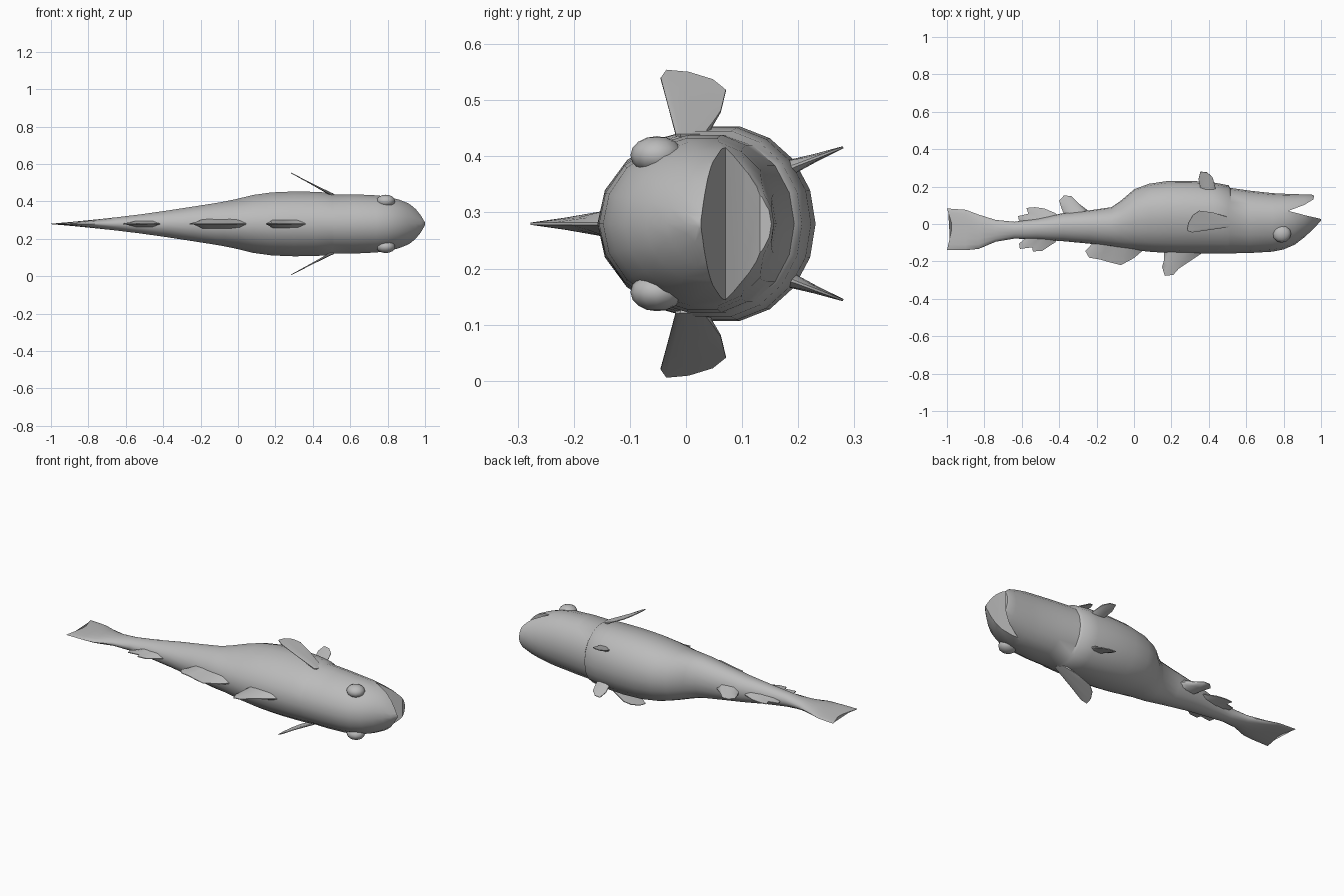
import bpy, bmesh, math
from mathutils import Vector

MID = 0.28   # height of the fish's plane of symmetry (it lies on its side)
SIDES = 18

grey = bpy.data.materials.new("plain grey")
grey.diffuse_color = (0.5, 0.5, 0.5, 1)


def finish(name, bm, angle=45):
    bmesh.ops.recalc_face_normals(bm, faces=bm.faces)
    mesh = bpy.data.meshes.new(name)
    bm.to_mesh(mesh)
    bm.free()
    mesh.materials.append(grey)
    ob = bpy.data.objects.new(name, mesh)
    bpy.context.collection.objects.link(ob)
    smooth(ob, angle)
    return ob


def smooth(ob, angle):
    bpy.ops.object.select_all(action='DESELECT')
    ob.select_set(True)
    bpy.context.view_layer.objects.active = ob
    bpy.ops.object.shade_smooth_by_angle(angle=math.radians(angle))


def fin(name, columns, thick, normal=(0, 0, 1), mirror=False):
    """Tapered blade: columns of (root, tip) points, thick at the root."""
    bm = bmesh.new()
    for side in ((1, -1) if mirror else (1,)):
        n = Vector(normal).normalized()
        rings = []
        for i, (root, tip) in enumerate(columns):
            root, tip = Vector(root), Vector(tip)
            edge = 0.3 if i in (0, len(columns) - 1) else 1.0
            mid = root.lerp(tip, 0.55)
            ring = [root + n * thick * edge, mid + n * thick * 0.45 * edge,
                    tip + n * 0.002, tip - n * 0.002,
                    mid - n * thick * 0.45 * edge, root - n * thick * edge]
            rings.append([bm.verts.new((p.x, p.y, MID + side * p.z)) for p in ring])
        for a, b in zip(rings, rings[1:]):
            for k in range(6):
                j = (k + 1) % 6
                bm.faces.new((a[k], a[j], b[j], b[k]))
        bm.faces.new(rings[0])
        bm.faces.new(rings[-1])
    return finish(name, bm, 50)


# Body: x, back y, belly y, half width, forward bow of the ring's middle
stations = [
    (-1.0, -0.14, 0.083, 0.003, 0.03), (-0.90, -0.14, 0.076, 0.010, 0),
    (-0.83, -0.133, 0.05, 0.017, 0), (-0.74, -0.095, 0.022, 0.026, 0),
    (-0.64, -0.078, 0.012, 0.037, 0), (-0.52, -0.082, 0.028, 0.052, 0),
    (-0.38, -0.092, 0.058, 0.072, 0), (-0.24, -0.105, 0.073, 0.094, 0),
    (-0.12, -0.122, 0.09, 0.113, 0), (-0.07, -0.13, 0.125, 0.122, 0),
    (0.0, -0.139, 0.185, 0.137, 0), (0.08, -0.148, 0.215, 0.157, 0),
    (0.18, -0.155, 0.23, 0.171, 0), (0.30, -0.158, 0.231, 0.176, 0),
    (0.42, -0.158, 0.223, 0.174, 0), (0.505, -0.157, 0.207, 0.168, 0),
    (0.515, -0.157, 0.193, 0.161, 0), (0.62, -0.155, 0.178, 0.161, 0),
    (0.74, -0.148, 0.165, 0.155, 0), (0.80, -0.136, 0.162, 0.148, 0),
    (0.86, -0.11, 0.16, 0.132, 0), (0.91, -0.072, 0.158, 0.112, 0),
    (0.95, -0.035, 0.157, 0.086, 0), (0.98, -0.004, 0.145, 0.052, 0),
    (1.0, 0.018, 0.11, 0.015, 0)]
bm = bmesh.new()
rings = []
for x, back, belly, w, bow in stations:
    yc = (back + belly) / 2 + 0.08 * (belly - back)
    ring = []
    for k in range(SIDES):
        a = 2 * math.pi * k / SIDES
        c = math.cos(a)
        y = yc + c * (belly - yc if c > 0 else yc - back)
        ring.append(bm.verts.new((x + bow * (1 - abs(c)), y, MID + w * math.sin(a))))
    rings.append(ring)
for a, b in zip(rings, rings[1:]):
    for k in range(SIDES):
        j = (k + 1) % SIDES
        bm.faces.new((a[k], a[j], b[j], b[k]))
bm.faces.new(rings[0])
bm.faces.new(rings[-1])
body = finish("body", bm)

# Mouth: a curved wedge cut between the jaws
outline = [(0.825, 0.07), (0.93, 0.043), (1.0, 0.027), (1.1, 0.027),
           (1.1, 0.21), (0.968, 0.21), (0.96, 0.132), (0.91, 0.102)]
bm = bmesh.new()
low, high = [[bm.verts.new((x, y, MID + z)) for x, y in outline] for z in (-0.3, 0.3)]
bm.faces.new(low)
bm.faces.new(high)
for k in range(len(outline)):
    j = (k + 1) % len(outline)
    bm.faces.new((low[k], low[j], high[j], high[k]))
cutter = finish("mouth_cutter", bm)
cutter.hide_render = True
cut = body.modifiers.new("mouth", 'BOOLEAN')
cut.operation, cut.solver, cut.object = 'DIFFERENCE', 'EXACT', cutter
bpy.context.view_layer.objects.active = body
bpy.ops.object.modifier_apply(modifier=cut.name)
bpy.data.objects.remove(cutter)
smooth(body, 45)

# Eyes: flattened balls on both sides of the head
bm = bmesh.new()
for side in (1, -1):
    made = bmesh.ops.create_uvsphere(bm, u_segments=12, v_segments=8, radius=1)
    for v in made["verts"]:
        v.co = Vector((0.79 + v.co.x * 0.05, -0.052 + v.co.y * 0.047,
                       MID + side * (0.122 + v.co.z * 0.034)))
finish("eyes", bm, 60)


def flat(pairs):
    return [((a, b, 0), (c, d, 0)) for a, b, c, d in pairs]


# Fins along the back
fin("front_back_fin", flat([
    (0.38, -0.14, 0.36, -0.158), (0.33, -0.14, 0.29, -0.205), (0.28, -0.14, 0.24, -0.238),
    (0.25, -0.14, 0.21, -0.272), (0.22, -0.14, 0.165, -0.277),
    (0.19, -0.14, 0.15, -0.23), (0.16, -0.14, 0.16, -0.195)]), 0.024)
fin("middle_back_fin", flat([
    (0.06, -0.12, 0.04, -0.148), (0.01, -0.11, 0.0, -0.182), (-0.04, -0.11, -0.07, -0.22),
    (-0.09, -0.10, -0.13, -0.205), (-0.14, -0.10, -0.18, -0.19),
    (-0.18, -0.09, -0.24, -0.18), (-0.21, -0.09, -0.26, -0.145)]), 0.03)
fin("rear_back_fin", flat([
    (-0.41, -0.07, -0.42, -0.097), (-0.45, -0.07, -0.49, -0.143), (-0.48, -0.065, -0.54, -0.147),
    (-0.51, -0.065, -0.545, -0.125), (-0.53, -0.065, -0.61, -0.133),
    (-0.56, -0.06, -0.615, -0.105)]), 0.02)

# Fins along the belly
fin("front_belly_fin", flat([
    (-0.24, 0.05, -0.25, 0.075), (-0.26, 0.05, -0.30, 0.113), (-0.28, 0.05, -0.335, 0.15),
    (-0.31, 0.05, -0.375, 0.152), (-0.34, 0.05, -0.40, 0.125),
    (-0.37, 0.04, -0.39, 0.09)]), 0.03)
fin("rear_belly_fin", flat([
    (-0.40, 0.04, -0.42, 0.058), (-0.43, 0.03, -0.48, 0.083), (-0.46, 0.02, -0.53, 0.09),
    (-0.49, 0.015, -0.575, 0.086), (-0.51, 0.01, -0.565, 0.055),
    (-0.54, 0.0, -0.62, 0.042), (-0.57, -0.01, -0.615, 0.02)]), 0.02)


# Paired side fins, swept back and away from the body
def swept(x, y):
    return (x, y, 0.163 + 0.53 * (0.49 - x))


fin("side_fins", [(swept(a, b), swept(c, d)) for a, b, c, d in [
    (0.50, -0.018, 0.31, -0.045), (0.51, -0.01, 0.283, -0.035), (0.51, 0.005, 0.29, 0.005),
    (0.51, 0.015, 0.315, 0.048), (0.51, 0.025, 0.35, 0.071),
    (0.50, 0.035, 0.42, 0.062), (0.495, 0.04, 0.475, 0.045)]],
    0.008, (0.47, 0, 0.88), True)


# Paired small belly fins
def splayed(x, y):
    return (x, y, 0.102 + 0.38 * (y - 0.19))


fin("pelvic_fins", [(splayed(a, b), splayed(c, d)) for a, b, c, d in [
    (0.36, 0.17, 0.345, 0.24), (0.38, 0.17, 0.355, 0.28), (0.40, 0.17, 0.39, 0.276),
    (0.42, 0.17, 0.42, 0.25), (0.44, 0.17, 0.43, 0.215)]],
    0.016, (0, -0.35, 0.93), True)
